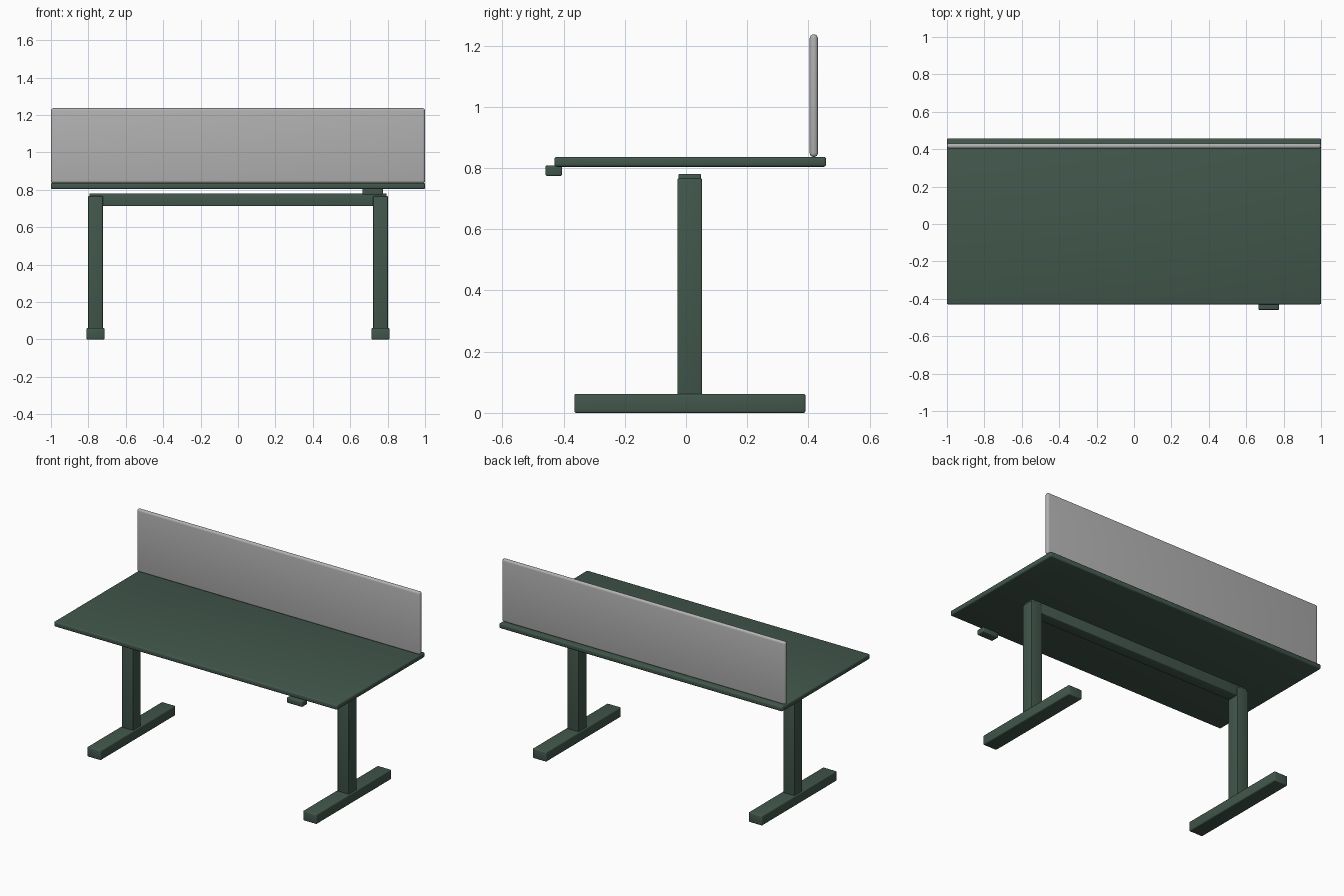
import bpy

if "Cube" in bpy.data.objects:
    bpy.data.objects.remove(bpy.data.objects["Cube"])


def material(name, rgb):
    m = bpy.data.materials.new(name)
    m.diffuse_color = (*rgb, 1)
    m.use_nodes = True
    m.node_tree.nodes["Principled BSDF"].inputs["Base Color"].default_value = m.diffuse_color
    return m


GREEN = material("dark green", (0.054, 0.095, 0.072))
GREY = material("light grey", (0.44, 0.44, 0.44))


def block(name, x, y, z, mat, bevel, segments=3):
    """Rounded box spanning the given x, y and z ranges."""
    ranges = (x, y, z)
    bpy.ops.mesh.primitive_cube_add(size=1, location=[(a + b) / 2 for a, b in ranges])
    ob = bpy.context.object
    ob.name = name
    ob.scale = [b - a for a, b in ranges]
    bpy.ops.object.transform_apply(location=False, rotation=False, scale=True)
    mod = ob.modifiers.new("rounded edges", 'BEVEL')
    mod.width = bevel
    mod.segments = segments
    bpy.ops.object.modifier_apply(modifier=mod.name)
    ob.data.materials.append(mat)
    bpy.ops.object.shade_smooth_by_angle()
    return ob


# Work surface with the privacy screen along its back
block("desktop", (-1, 1), (-0.43, 0.458), (0.804, 0.836), GREEN, 0.008)
block("privacy_screen", (-1, 1), (0.404, 0.431), (0.836, 1.236), GREY, 0.0125, 4)

# Height control under the front edge
block("height_control", (0.665, 0.775), (-0.459, -0.405), (0.774, 0.808), GREEN, 0.005)

# Cross beam joining the two legs
block("cross_beam", (-0.795, 0.795), (-0.025, 0.049), (0.712, 0.781), GREEN, 0.005)

# Mirrored legs and feet
for side, s in (("left", -1), ("right", 1)):
    leg_x = sorted((s * 0.722, s * 0.802))
    foot_x = sorted((s * 0.714, s * 0.810))
    block(side + "_leg", leg_x, (-0.028, 0.052), (0.055, 0.766), GREEN, 0.004)
    block(side + "_foot", foot_x, (-0.365, 0.39), (0, 0.062), GREEN, 0.006)
